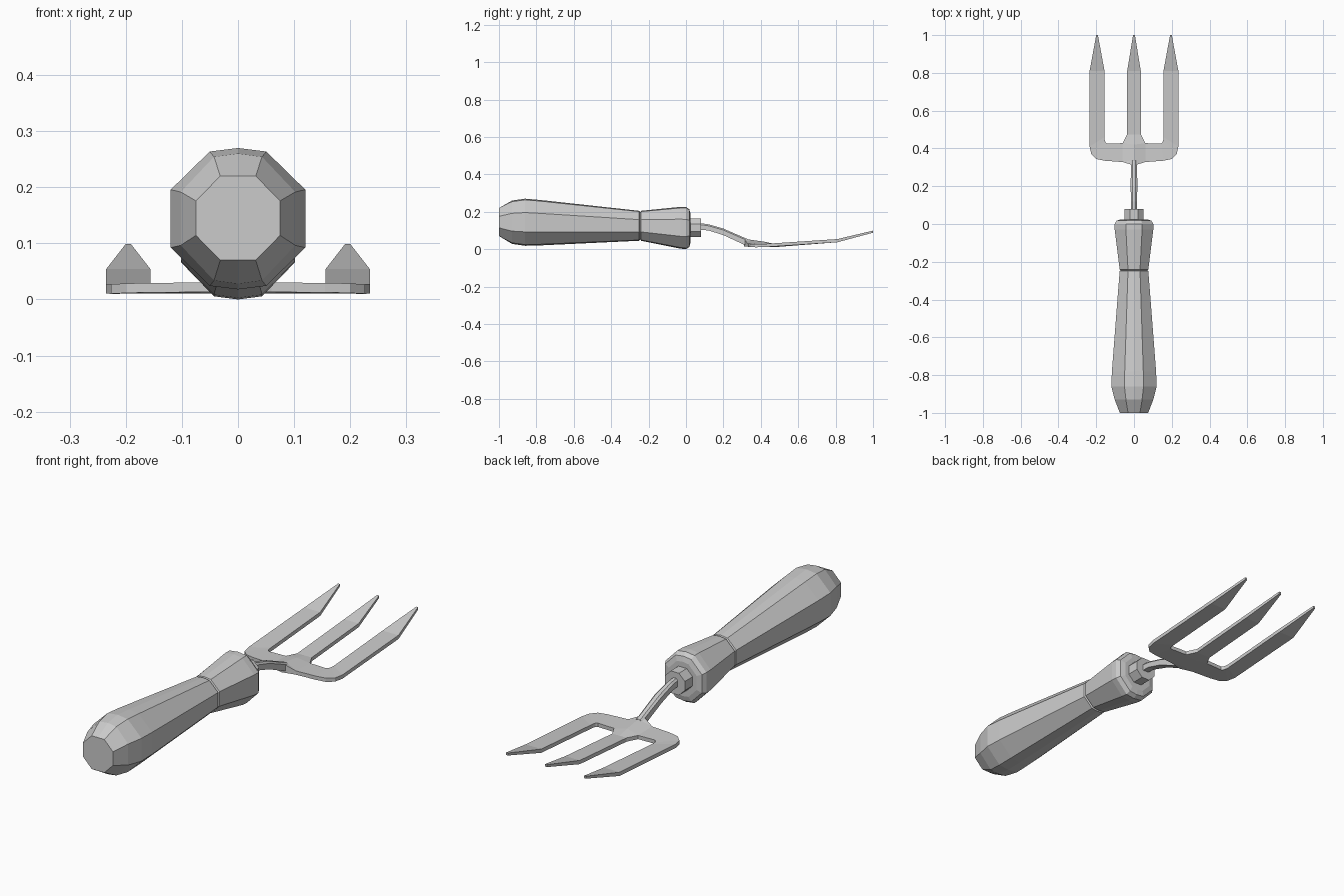
import bpy, bmesh, math

if "Cube" in bpy.data.objects:
    bpy.data.objects.remove(bpy.data.objects["Cube"])


def finish(name, bm):
    bmesh.ops.remove_doubles(bm, verts=bm.verts, dist=0.0003)
    bmesh.ops.recalc_face_normals(bm, faces=bm.faces)
    me = bpy.data.meshes.new(name)
    bm.to_mesh(me)
    bm.free()
    ob = bpy.data.objects.new(name, me)
    bpy.context.collection.objects.link(ob)
    return ob


def loft(name, rings):
    """Skin a list of equal-length point rings and cap both ends."""
    bm = bmesh.new()
    loops = [[bm.verts.new(p) for p in r] for r in rings]
    n = len(loops[0])
    for a, b in zip(loops, loops[1:]):
        for i in range(n):
            bm.faces.new((a[i], a[(i + 1) % n], b[(i + 1) % n], b[i]))
    bm.faces.new(loops[0])
    bm.faces.new(loops[-1])
    return finish(name, bm)


def faceted(y, w, low, high, peak=0.95):
    """Octagon section with a slight ridge at top and bottom."""
    c, h = (low + high) / 2, (high - low) / 2
    shape = [(1, -.41), (1, .41), (.42, peak), (0, 1), (-.42, peak),
             (-1, .41), (-1, -.41), (-.42, -peak), (0, -1), (.42, -peak)]
    return [(x * w, y, c + z * h) for x, z in shape]


# Handle: swollen grip, groove, flared front end
loft("handle", [faceted(*r) for r in [
    (-1.0, .075, .07, .22, 1), (-.93, .102, .028, .26), (-.86, .12, .018, .27),
    (-.78, .117, .02, .263), (-.25, .076, .045, .205), (-.245, .070, .052, .197),
    (-.24, .076, .045, .205), (-.03, .102, .003, .226), (0, .102, .0, .226),
    (.018, .092, .012, .213), (.024, .07, .035, .19)]])

# Collar: octagonal nut
loft("collar", [[(.054 * math.cos(a), y, .115 + .054 * math.sin(a))
                 for a in [math.pi / 8 + i * math.pi / 4 for i in range(8)]]
                for y in (.01, .08)])

# Stem: bent tapered rod
loft("stem", [[(w, y, lo), (w, y, hi - .008), (w * .5, y, hi),
               (-w * .5, y, hi), (-w, y, hi - .008), (-w, y, lo)]
              for y, w, lo, hi in [(.06, .014, .105, .141), (.12, .016, .1, .133),
                                   (.2, .018, .075, .11), (.31, .016, .024, .062),
                                   (.34, .018, .015, .05)]])


# Fork head: strips of plate following the side-view curve
def height(y):
    pts = [(.3, .016), (.36, .01), (.48, .011), (.81, .037), (1.0, .088)]
    for (a, za), (b, zb) in zip(pts, pts[1:]):
        if y <= b:
            return za + (zb - za) * (y - a) / (b - a)
    return pts[-1][1]


# Right half only; every outline runs anticlockwise
arm = [((.06, .328), (.06, .428)), ((.155, .335), (.143, .425)),
       ((.2, .344), (.151, .432)), ((.226, .37), (.155, .445)),
       ((.235, .41), (.156, .46)), ((.235, .81), (.156, .81)),
       ((.2, 1.0), (.191, 1.0))]
tine = [((.036, .475), (0, .475)), ((.036, .81), (0, .81)), ((.005, 1.0), (0, 1.0))]
hub = [[(0, .31), (.06, .328), (0, .34)],
       [(0, .34), (.06, .328), (.06, .428), (0, .42)],
       [(0, .42), (.06, .428), (.036, .475), (0, .475)]]
raised = {(0, .31): .026, (0, .34): .022, (0, .42): .012}

polys = list(hub)
for strip in (arm, tine):
    for (a, b), (c, d) in zip(strip, strip[1:]):
        polys.append([a, c, d, b])

bm = bmesh.new()
top, bottom = {}, {}
for p in sorted({q for poly in polys for q in poly}):
    z = height(p[1])
    thick = .011 if p[1] > .99 else .017
    bottom[p] = bm.verts.new((*p, z))
    top[p] = bm.verts.new((*p, z + thick + raised.get(p, 0)))
edges = {(p[i], p[(i + 1) % len(p)]) for p in polys for i in range(len(p))}
for p in polys:
    bm.faces.new([top[q] for q in p])
    bm.faces.new([bottom[q] for q in reversed(p)])
# Rim walls, leaving the centre line open for mirroring
for a, b in sorted(edges):
    if (b, a) not in edges and (a[0] > 0 or b[0] > 0):
        bm.faces.new((top[a], bottom[a], bottom[b], top[b]))
# Mirror to the left half
half = bmesh.ops.duplicate(bm, geom=bm.verts[:] + bm.edges[:] + bm.faces[:])["geom"]
for v in half:
    if isinstance(v, bmesh.types.BMVert):
        v.co.x *= -1
finish("fork_head", bm)
